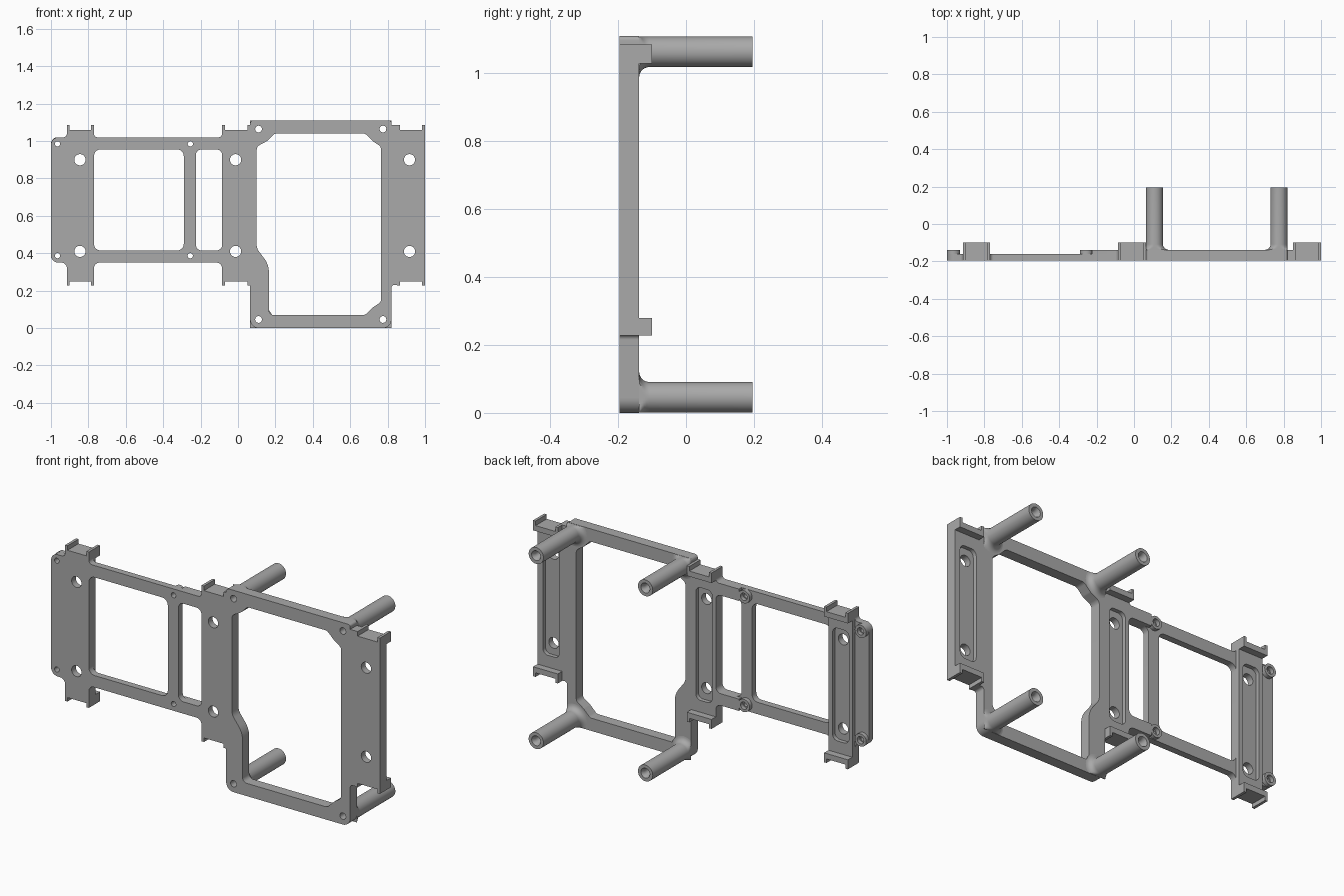
import bpy, bmesh, math
from mathutils import Vector

cube = bpy.data.objects.get("Cube")
if cube:
    bpy.data.objects.remove(cube)

grey = bpy.data.materials.new("mid_grey")
grey.use_nodes = True
grey.diffuse_color = (0.4, 0.4, 0.4, 1)
grey.node_tree.nodes["Principled BSDF"].inputs["Base Color"].default_value = (0.4, 0.4, 0.4, 1)

# Depth levels, from the front face to the back
FRONT, MID, BACK, HOOK, END = -0.196, -0.16, -0.138, -0.1, 0.196


def finish(name, bm):
    bmesh.ops.remove_doubles(bm, verts=bm.verts, dist=1e-5)
    bmesh.ops.recalc_face_normals(bm, faces=bm.faces)
    mesh = bpy.data.meshes.new(name)
    bm.to_mesh(mesh)
    bm.free()
    mesh.materials.append(grey)
    ob = bpy.data.objects.new(name, mesh)
    bpy.context.collection.objects.link(ob)
    bpy.ops.object.select_all(action='DESELECT')
    ob.select_set(True)
    bpy.context.view_layer.objects.active = ob
    bpy.ops.object.shade_smooth_by_angle(angle=math.radians(35))
    return ob


def rounded(corners, steps=8):
    """Closed loop from (x, z[, radius]) corners."""
    loop = []
    n = len(corners)
    for i, c in enumerate(corners):
        p = Vector(c[:2])
        r = c[2] if len(c) > 2 else 0
        if not r:
            loop.append(p)
            continue
        a = Vector(corners[i - 1][:2]) - p
        b = Vector(corners[(i + 1) % n][:2]) - p
        half = a.angle(b) / 2
        t = min(r / math.tan(half), a.length * 0.49, b.length * 0.49)
        a, b = a.normalized(), b.normalized()
        r = t * math.tan(half)
        centre = p + (a + b).normalized() * r / math.sin(half)
        u, v = p + a * t - centre, p + b * t - centre
        sweep = u.angle(v)
        for k in range(steps + 1):
            f = k / steps
            w = (u * math.sin((1 - f) * sweep) + v * math.sin(f * sweep)) / math.sin(sweep)
            loop.append(centre + w)
    return loop


def rect(x0, x1, z0, z1, r=0):
    return rounded([(x0, z0, r), (x0, z1, r), (x1, z1, r), (x1, z0, r)])


def circle(x, z, r, n=32):
    return [Vector((x + r * math.cos(math.tau * i / n), z + r * math.sin(math.tau * i / n)))
            for i in range(n)]


def extrude(name, loops, y0, y1):
    """Fill the loops (the inner ones are holes) and extrude from y0 to y1."""
    cu = bpy.data.curves.new(name, 'CURVE')
    cu.dimensions = '2D'
    cu.fill_mode = 'BOTH'
    cu.extrude = (y1 - y0) / 2
    for loop in loops:
        sp = cu.splines.new('POLY')
        sp.points.add(len(loop) - 1)
        for pt, co in zip(sp.points, loop):
            pt.co = (co.x, co.y, 0, 1)
        sp.use_cyclic_u = True
    tmp = bpy.data.objects.new(name + "_profile", cu)
    bpy.context.collection.objects.link(tmp)
    mesh = tmp.evaluated_get(bpy.context.evaluated_depsgraph_get()).to_mesh()
    bm = bmesh.new()
    bm.from_mesh(mesh)
    bpy.data.objects.remove(tmp)
    bpy.data.curves.remove(cu)
    for v in bm.verts:
        x, z, d = v.co
        v.co = (x, (y0 + y1) / 2 - d, z)
    return finish(name, bm)


# Shared positions
brackets = [(-0.915, -0.77), (-0.085, 0.065), (0.85, 1.0)]
column_x = [-0.845, -0.013, 0.917]
posts = [(x, z) for x in (0.11, 0.775) for z in (0.046, 1.064)]
bosses = [(x, z) for x in (-0.965, -0.255) for z in (0.387, 0.985)]

# Outline of the tall right frame with the middle and right columns
right_half = [
    (-0.085, 1.02, 0.03), (-0.085, 1.06), (0.05, 1.06), (0.065, 1.075), (0.065, 1.11, 0.045),
    (0.82, 1.11, 0.045), (0.82, 1.085), (0.85, 1.085), (0.85, 1.06), (1, 1.06), (1, 0.25),
    (0.85, 0.25), (0.85, 0.23), (0.82, 0.23, 0.03), (0.82, 0, 0.045), (0.065, 0, 0.045),
    (0.065, 0.25), (-0.085, 0.25), (-0.085, 0.35, 0.03)]
left_half = [
    (-0.77, 0.35, 0.03), (-0.77, 0.25), (-0.915, 0.25), (-0.915, 0.35, 0.03),
    (-1, 0.35, 0.04), (-1, 1.02, 0.04), (-0.915, 1.02, 0.03), (-0.915, 1.06),
    (-0.77, 1.06), (-0.77, 1.02, 0.03)]
main_window = rounded([
    (0.1, 0.97, 0.03), (0.155, 1.0, 0.03), (0.195, 1.04, 0.03), (0.68, 1.04, 0.03),
    (0.72, 1.0, 0.03), (0.765, 0.97, 0.03), (0.765, 0.14, 0.03), (0.72, 0.11, 0.03),
    (0.68, 0.07, 0.03), (0.165, 0.07, 0.025), (0.165, 0.34, 0.12), (0.1, 0.425, 0.06)])

# Front plate with windows and screw holes
plate = [rounded(right_half + left_half), main_window,
         rect(-0.77, -0.29, 0.415, 0.955, 0.035), rect(-0.225, -0.085, 0.415, 0.955, 0.03)]
plate += [circle(x, z, 0.03) for x in column_x for z in (0.41, 0.9)]
plate += [circle(x, z, 0.018) for x, z in posts]
plate += [circle(x, z, 0.014) for x, z in bosses]
extrude("front_plate", plate, FRONT, MID)

# Thicker back layer, with a long pocket behind each column
pockets = [rect(x - 0.05, x + 0.05, 0.345, 0.965, 0.03) for x in column_x]
rails = [(-0.225, 0.35), (-0.225, 0.415), (-0.085, 0.415, 0.03),
         (-0.085, 0.955, 0.03), (-0.225, 0.955), (-0.225, 1.02)]
extrude("frame_back_layer",
        [rounded(right_half + rails), main_window] + pockets[1:]
        + [circle(x, z, 0.018) for x, z in posts], MID, BACK)
extrude("left_column_back_layer", [rect(*brackets[0], 0.25, 1.06), pockets[0]], MID, BACK)

# Small screw bosses on the left panel
for x, z in bosses:
    extrude("screw_boss", [circle(x, z, 0.035), circle(x, z, 0.02)], MID, BACK)

# Channel brackets at the top and bottom of each column
TAB = 0.015
for x0, x1 in brackets:
    for name, base, shelf, tip in (("top", 1.03, 1.06, 1.085), ("bottom", 0.28, 0.25, 0.228)):
        channel = [(x0, tip), (x0, base), (x1, base), (x1, tip), (x1 - TAB, tip),
                   (x1 - TAB, shelf), (x0 + TAB, shelf), (x0 + TAB, tip)]
        extrude(name + "_bracket", [rounded(channel)], BACK, HOOK)
        for a in (x0, x1 - TAB):
            extrude(name + "_bracket_tab", [rect(a, a + TAB, min(shelf, tip), max(shelf, tip))],
                    FRONT, BACK)

# Hollow posts with a flared base, trimmed to the frame edge
flare = [(0.045 + 0.03 * (1 - math.sin(a)), BACK + 0.03 * (1 - math.cos(a)))
         for a in [math.pi / 2 * k / 6 for k in range(6, -1, -1)]]
section = [(0.018, BACK), (0.018, 0.175), (0.027, END), (0.045, END)] + flare
SIDES = 40
for px, pz in posts:
    bm = bmesh.new()
    rings = []
    for i in range(SIDES):
        a = math.tau * i / SIDES
        rings.append([bm.verts.new((min(max(px + r * math.cos(a), 0.065), 0.82), y,
                                    min(max(pz + r * math.sin(a), 0.001), 1.109)))
                      for r, y in section])
    for i in range(SIDES):
        p, q = rings[i], rings[(i + 1) % SIDES]
        for j in range(len(section)):
            k = (j + 1) % len(section)
            bm.faces.new((p[j], p[k], q[k], q[j]))
    finish("standoff_post", bm)
